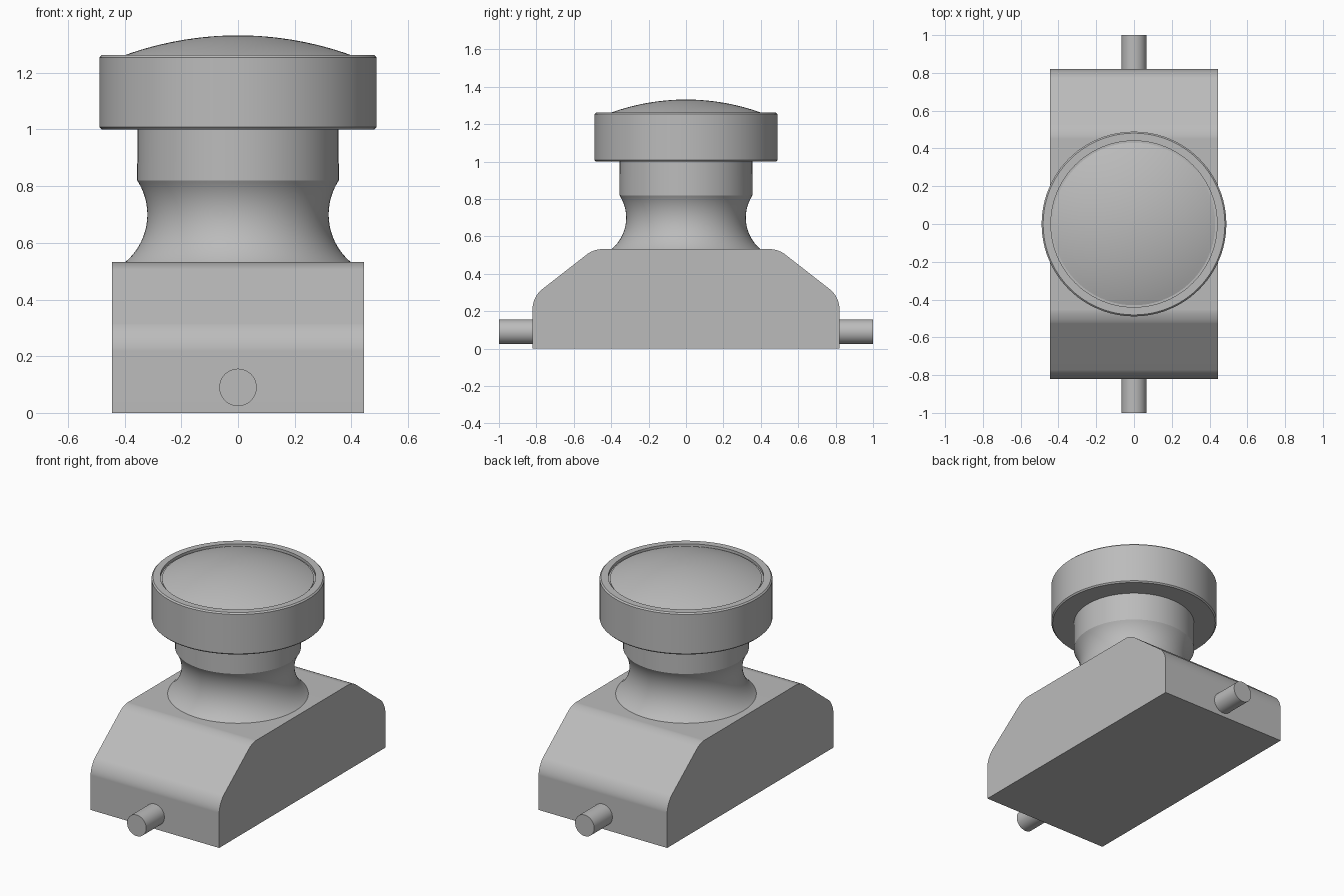
import bpy
import bmesh
import math
from mathutils import Matrix

cube = bpy.data.objects.get("Cube")
if cube:
    bpy.data.objects.remove(cube)

grey = bpy.data.materials.new("plain_grey")
grey.use_nodes = True
grey.diffuse_color = (0.5, 0.5, 0.5, 1)
grey.node_tree.nodes["Principled BSDF"].inputs["Base Color"].default_value = (0.5, 0.5, 0.5, 1)


def finish(name, bm):
    bmesh.ops.recalc_face_normals(bm, faces=bm.faces)
    mesh = bpy.data.meshes.new(name)
    bm.to_mesh(mesh)
    bm.free()
    mesh.materials.append(grey)
    obj = bpy.data.objects.new(name, mesh)
    bpy.context.collection.objects.link(obj)
    bpy.ops.object.select_all(action="DESELECT")
    obj.select_set(True)
    bpy.context.view_layer.objects.active = obj
    bpy.ops.object.shade_smooth_by_angle(angle=math.radians(25))
    weighted = obj.modifiers.new("Weighted Normals", "WEIGHTED_NORMAL")
    weighted.keep_sharp = True
    return obj


def lathe(name, profile, steps=96):
    """Spin a (radius, height) profile around z."""
    bm = bmesh.new()
    verts = [bm.verts.new((r, 0, z)) for r, z in profile]
    edges = [bm.edges.new(pair) for pair in zip(verts, verts[1:])]
    bmesh.ops.spin(bm, geom=verts + edges, axis=(0, 0, 1), cent=(0, 0, 0),
                   angle=math.tau, steps=steps, use_duplicate=False)
    bmesh.ops.remove_doubles(bm, verts=bm.verts, dist=1e-4)
    return finish(name, bm)


# Base block: trapezoid side profile with rounded shoulders
HALF_W = 0.444
side = [(0.82, 0), (0.82, 0.278), (0.494, 0.532)]
outline = side + [(-y, z) for y, z in reversed(side)]
bm = bmesh.new()
face = bm.faces.new([bm.verts.new((-HALF_W, y, z)) for y, z in outline])
ext = bmesh.ops.extrude_face_region(bm, geom=[face])["geom"]
bmesh.ops.translate(bm, vec=(2 * HALF_W, 0, 0),
                    verts=[v for v in ext if isinstance(v, bmesh.types.BMVert)])
for height, offset in ((0.278, 0.06), (0.532, 0.042)):
    shoulders = [e for e in bm.edges
                 if abs(e.verts[0].co.x - e.verts[1].co.x) > HALF_W
                 and all(abs(v.co.z - height) < 1e-4 for v in e.verts)]
    bmesh.ops.bevel(bm, geom=shoulders, offset=offset, offset_type="OFFSET",
                    segments=8, profile=0.5, affect="EDGES")
finish("base_block", bm)

# Axle pins at the front and back
for name, sign in (("front_pin", -1), ("back_pin", 1)):
    bm = bmesh.new()
    place = Matrix.Translation((0, sign * 0.9, 0.09)) @ Matrix.Rotation(math.pi / 2, 4, "X")
    bmesh.ops.create_cone(bm, cap_ends=True, segments=48, radius1=0.066,
                          radius2=0.066, depth=0.2, matrix=place)
    finish(name, bm)

# Neck: concave waist flowing into a straight collar
low, high = math.atan2(0.17, 0.14), math.atan2(0.12, 0.184)
waist = []
for i in range(25):
    a = -low + (low + high) * i / 24
    waist.append((0.54 - 0.22 * math.cos(a), 0.7 + 0.22 * math.sin(a)))
lathe("neck", waist + [(0.355, 1.01)])

# Cap ring with softened edges and a stepped inner rim
lathe("cap_ring", [(0, 1.0), (0.481, 1.0), (0.489, 1.008), (0.489, 1.254),
                   (0.481, 1.262), (0.44, 1.262), (0.44, 1.245), (0.425, 1.245)])

# Shallow domed top
DOME_R, APEX, EDGE = 1.18, 1.332, 0.43
dome = []
for i in range(17):
    r = EDGE * (1 - i / 16)
    dome.append((r, APEX - DOME_R + math.sqrt(DOME_R ** 2 - r ** 2)))
lathe("cap_dome", [(EDGE, 1.244)] + dome)
